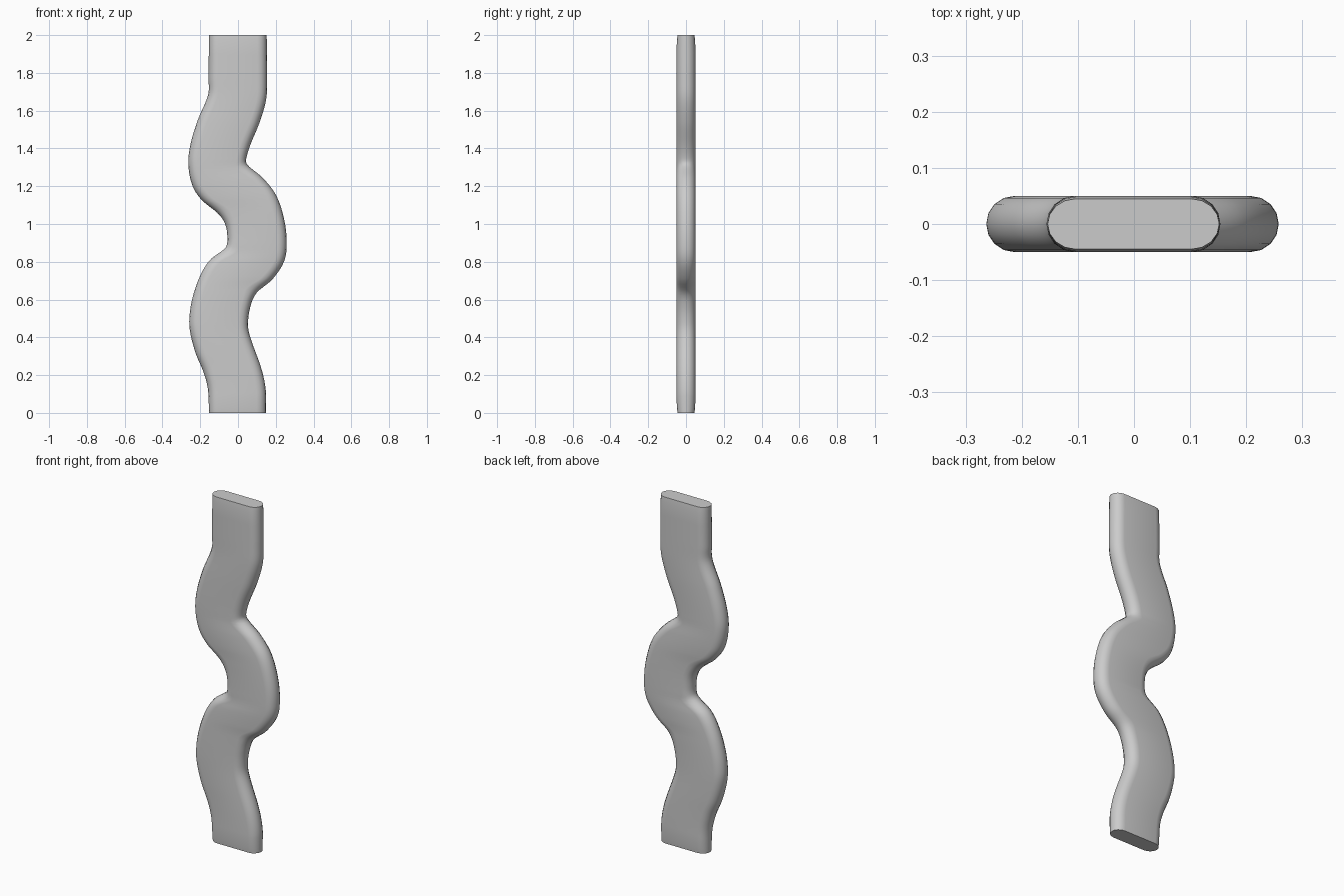
import bpy, bmesh, math

if "Cube" in bpy.data.objects:
    bpy.data.objects.remove(bpy.data.objects["Cube"])

# Edge profiles of the wavy strap as (z, x)
LEFT = [(0, -.153), (.13, -.16), (.217, -.183), (.31, -.222), (.41, -.25), (.49, -.258),
        (.60, -.243), (.72, -.203), (.81, -.148), (.865, -.075), (.885, -.06), (.93, -.056),
        (1.0, -.068), (1.055, -.105), (1.125, -.19), (1.2, -.24), (1.315, -.263),
        (1.42, -.252), (1.55, -.213), (1.685, -.158), (1.77, -.156), (2, -.154)]
RIGHT = [(0, .148), (.12, .147), (.23, .125), (.41, .062), (.47, .053), (.56, .065),
         (.635, .098), (.705, .18), (.80, .243), (.90, .258), (1.03, .243), (1.155, .2),
         (1.245, .13), (1.312, .05), (1.335, .042), (1.41, .062), (1.54, .115),
         (1.66, .149), (1.77, .154), (2, .152)]
HALF = .05   # half thickness, also the rim radius
ARC = 8


def sample(pts, z):
    """Smooth interpolation of an edge profile."""
    def slope(i):
        a, b = pts[max(i - 1, 0)], pts[min(i + 1, len(pts) - 1)]
        return (b[1] - a[1]) / (b[0] - a[0])
    i = max(k for k in range(len(pts) - 1) if pts[k][0] <= z or k == 0)
    (z0, x0), (z1, x1) = pts[i], pts[i + 1]
    h = z1 - z0
    t = (z - z0) / h
    return ((2*t**3 - 3*t*t + 1) * x0 + (t**3 - 2*t*t + t) * h * slope(i)
            + (3*t*t - 2*t**3) * x1 + (t**3 - t*t) * h * slope(i + 1))


def rim(pts, z):
    """Edge position and horizontal rim depth, widened where the edge leans."""
    e = .012
    a, b = max(z - e, 0), min(z + e, 2)
    s = (sample(pts, b) - sample(pts, a)) / (b - a)
    return sample(pts, z), HALF * min(math.sqrt(1 + s * s), 1.9)


# Strap body: stacked rounded slices joined into one skin
levels = [0, .03] + [.09 + 1.82 * i / 120 for i in range(121)] + [1.97, 2]
bm = bmesh.new()
rings = []
for z in levels:
    xl, rl = rim(LEFT, z)
    xr, rr = rim(RIGHT, z)
    flat = .9 if z in (0, 2) else .97 if z in (.03, 1.97) else 1
    ring = []
    for k in range(ARC + 1):
        a = -math.pi / 2 + math.pi * k / ARC
        ring.append((xr - rr + rr * math.cos(a), HALF * flat * math.sin(a), z))
    for k in range(ARC + 1):
        a = math.pi / 2 + math.pi * k / ARC
        ring.append((xl + rl + rl * math.cos(a), HALF * flat * math.sin(a), z))
    rings.append([bm.verts.new(p) for p in ring])

for lo, hi in zip(rings, rings[1:]):
    n = len(lo)
    for i in range(n):
        j = (i + 1) % n
        bm.faces.new((lo[i], lo[j], hi[j], hi[i]))

# End caps
bm.faces.new(rings[0][::-1])
bm.faces.new(rings[-1])
bmesh.ops.recalc_face_normals(bm, faces=bm.faces)

mesh = bpy.data.meshes.new("wavy_strap")
bm.to_mesh(mesh)
bm.free()
strap = bpy.data.objects.new("wavy_strap", mesh)
bpy.context.collection.objects.link(strap)
bpy.context.view_layer.objects.active = strap
strap.select_set(True)
bpy.ops.object.shade_smooth_by_angle(angle=math.radians(60))
